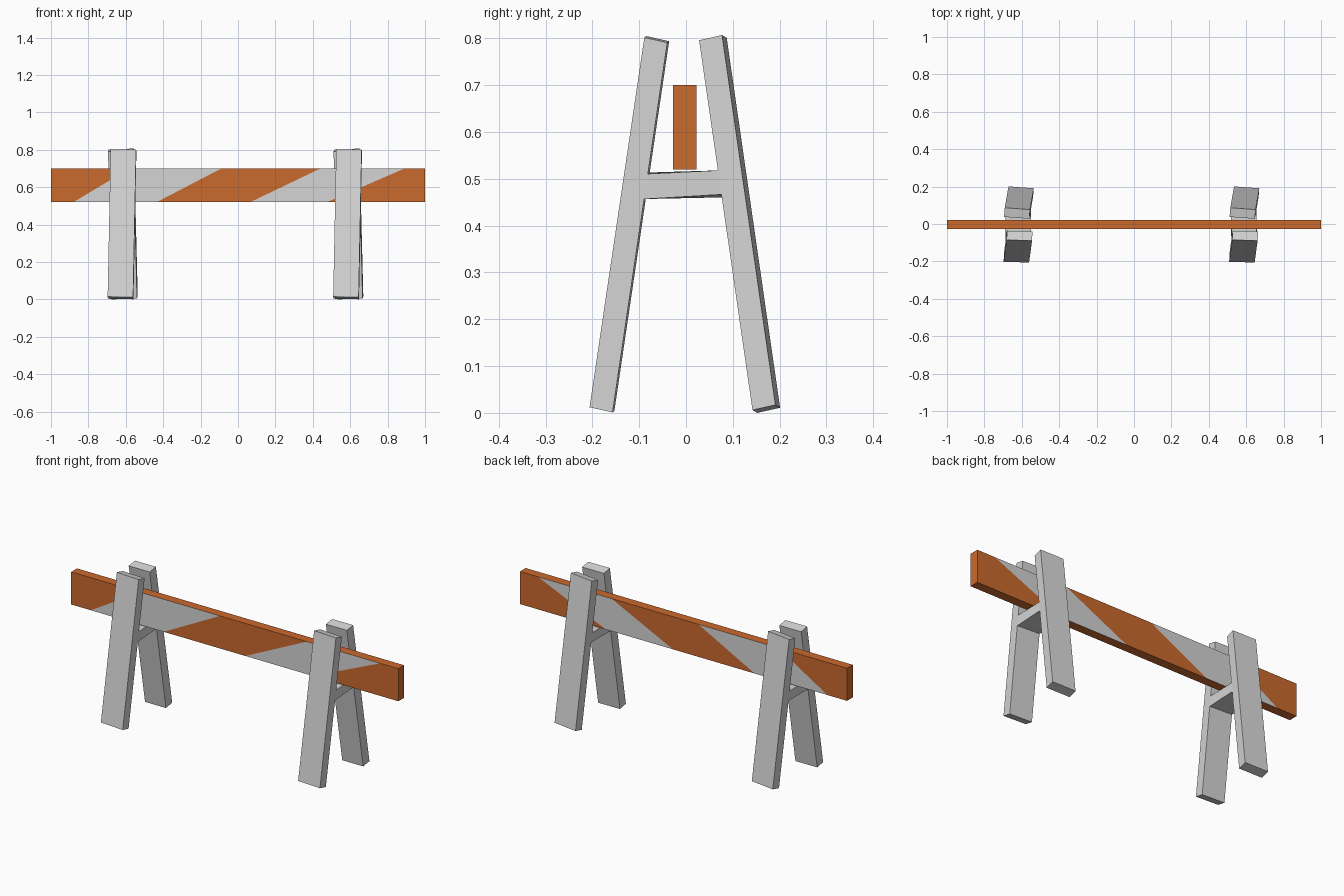
import bpy, bmesh
from mathutils import Vector as V

if "Cube" in bpy.data.objects:
    bpy.data.objects.remove(bpy.data.objects["Cube"])


def material(name, rgb):
    m = bpy.data.materials.new(name)
    m.diffuse_color = (*rgb, 1)
    m.use_nodes = True
    m.node_tree.nodes["Principled BSDF"].inputs["Base Color"].default_value = m.diffuse_color
    return m


grey = material("light grey paint", (0.66, 0.66, 0.66))
orange = material("orange paint", (0.60, 0.142, 0.026))


def finish(bm, name, mats):
    bmesh.ops.recalc_face_normals(bm, faces=bm.faces)
    me = bpy.data.meshes.new(name)
    bm.to_mesh(me)
    bm.free()
    for m in mats:
        me.materials.append(m)
    ob = bpy.data.objects.new(name, me)
    bpy.context.collection.objects.link(ob)
    return ob


def block(name, corner):
    """Six-sided block; corner(i, j, k) gives the point for each 0/1 triple."""
    bm = bmesh.new()
    bmesh.ops.create_cube(bm, size=1)
    for v in bm.verts:
        v.co = corner(*(int(c > 0) for c in v.co))
    return finish(bm, name, [grey])


def leg_point(origin, width, thick, length):
    """Function giving points on a slanted plank from its edge vectors."""
    o, w, t, l = V(origin), V(width), V(thick), V(length)
    return lambda i, j, k: o + w * i + t * j + l * k


front = leg_point((-0.697, -0.202, 0.015), (0.136, -0.004, -0.003),
                  (0.002, 0.049, -0.011), (0.016, 0.117, 0.79))
back = leg_point((-0.675, 0.152, 0.0), (0.135, -0.01, 0.006),
                 (0.004, 0.049, 0.011), (-0.02, -0.114, 0.79))


# Cross brace spans between the inner faces of the two legs
def brace(i, j, k):
    return back(i, 0, (0.583, 0.648)[k]) if j else front(i, 1, (0.577, 0.645)[k])


# Two identical trestles
for side, dx in (("left", 0), ("right", 1.206)):
    for part, fn in (("front_leg", front), ("back_leg", back), ("cross_brace", brace)):
        block(f"{side}_{part}", fn).location.x = dx

# Beam, cut along the slanted stripe edges (x at bottom, x at top)
Z0, Z1 = 0.52, 0.70
stripes = [(-0.88, -0.58), (-0.435, -0.09), (0.065, 0.44), (0.475, 0.89)]
bm = bmesh.new()
bmesh.ops.create_cube(bm, size=1)
for v in bm.verts:
    v.co = (v.co.x * 2, v.co.y * 0.05 - 0.003, (Z0 + Z1) / 2 + v.co.z * (Z1 - Z0))
for a, b in stripes:
    bmesh.ops.bisect_plane(bm, geom=bm.verts[:] + bm.edges[:] + bm.faces[:],
                           plane_co=(a, 0, Z0), plane_no=(Z1 - Z0, 0, a - b))
bm.normal_update()

# Alternate colours on the front and back faces; the edges stay orange
for f in bm.faces:
    c = f.calc_center_median()
    passed = sum(c.x > a + (b - a) * (c.z - Z0) / (Z1 - Z0) for a, b in stripes)
    f.material_index = passed % 2 if abs(f.normal.y) > 0.5 else 0
finish(bm, "striped_beam", [orange, grey])
